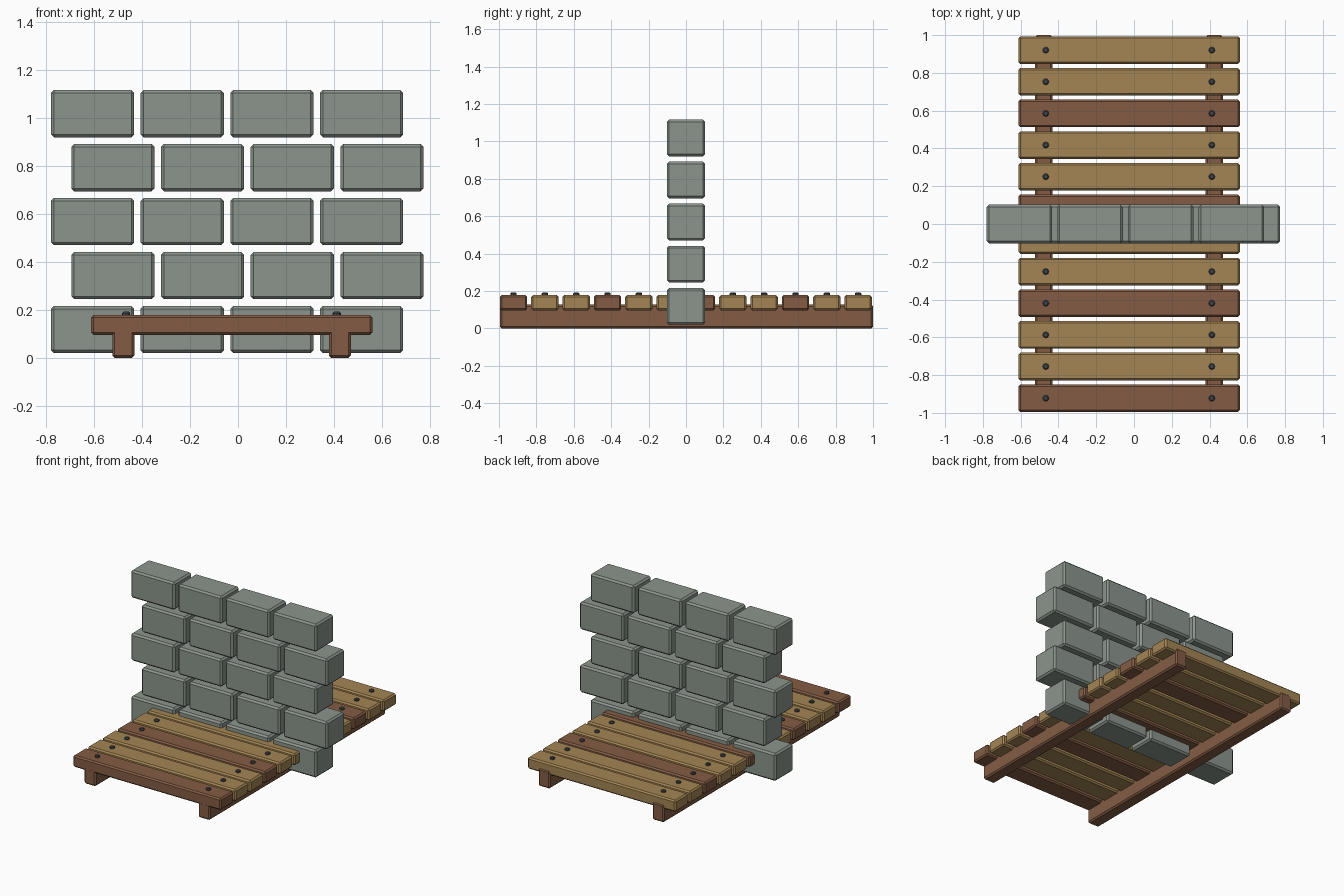
import bpy
import bmesh
from mathutils import Matrix

if "Cube" in bpy.data.objects:
    bpy.data.objects.remove(bpy.data.objects["Cube"])


def material(name, rgb):
    m = bpy.data.materials.new(name)
    m.diffuse_color = (*rgb, 1)
    m.use_nodes = True
    m.node_tree.nodes["Principled BSDF"].inputs["Base Color"].default_value = m.diffuse_color
    return m


STONE = material("grey stone", (0.26, 0.30, 0.265))
LIGHT = material("light wood", (0.37, 0.235, 0.087))
DARK = material("dark wood", (0.23, 0.108, 0.058))
IRON = material("dark iron", (0.055, 0.065, 0.075))


def finish(name, bm, mat):
    mesh = bpy.data.meshes.new(name)
    bm.to_mesh(mesh)
    bm.free()
    mesh.materials.append(mat)
    obj = bpy.data.objects.new(name, mesh)
    bpy.context.collection.objects.link(obj)
    return obj


def block(name, lo, hi, mat, chamfer):
    """Box between two corners with chamfered edges."""
    size = [b - a for a, b in zip(lo, hi)]
    mid = [(a + b) / 2 for a, b in zip(lo, hi)]
    bm = bmesh.new()
    bmesh.ops.create_cube(bm, size=1, matrix=Matrix.Translation(mid) @ Matrix.Diagonal((*size, 1)))
    bmesh.ops.bevel(bm, geom=bm.edges[:], offset=chamfer, segments=1, affect='EDGES')
    return finish(name, bm, mat)


def nail(name, x, y, z):
    """Low eight-sided nail head with a chamfered rim."""
    bm = bmesh.new()
    for r1, r2, z0, z1 in ((0.017, 0.017, z - 0.01, z + 0.008), (0.017, 0.011, z + 0.008, z + 0.014)):
        bmesh.ops.create_cone(bm, cap_ends=True, segments=8, radius1=r1, radius2=r2, depth=z1 - z0,
                              matrix=Matrix.Translation((x, y, (z0 + z1) / 2)))
    return finish(name, bm, IRON)


# Stone wall: five staggered courses of four bricks
for row in range(5):
    z = 0.02 + row * 0.225
    start = -0.78 if row % 2 == 0 else -0.695
    for col in range(4):
        x = start + col * 0.374
        block(f"brick_{row}_{col}", (x, -0.102, z), (x + 0.347, 0.102, z + 0.197), STONE, 0.012)

# Two long support rails
for side, x in (("left", -0.478), ("right", 0.425)):
    block(f"rail_{side}", (x - 0.046, -0.994, 0), (x + 0.046, 1.0, 0.128), DARK, 0.01)

# Twelve cross planks, every third one dark, each with two nails
for i in range(12):
    y = -0.922 + i * 0.1675
    block(f"plank_{i}", (-0.612, y - 0.073, 0.096), (0.56, y + 0.073, 0.179),
          DARK if i % 3 == 0 else LIGHT, 0.01)
    for side, x in (("left", -0.467), ("right", 0.412)):
        nail(f"nail_{side}_{i}", x, y, 0.179)
